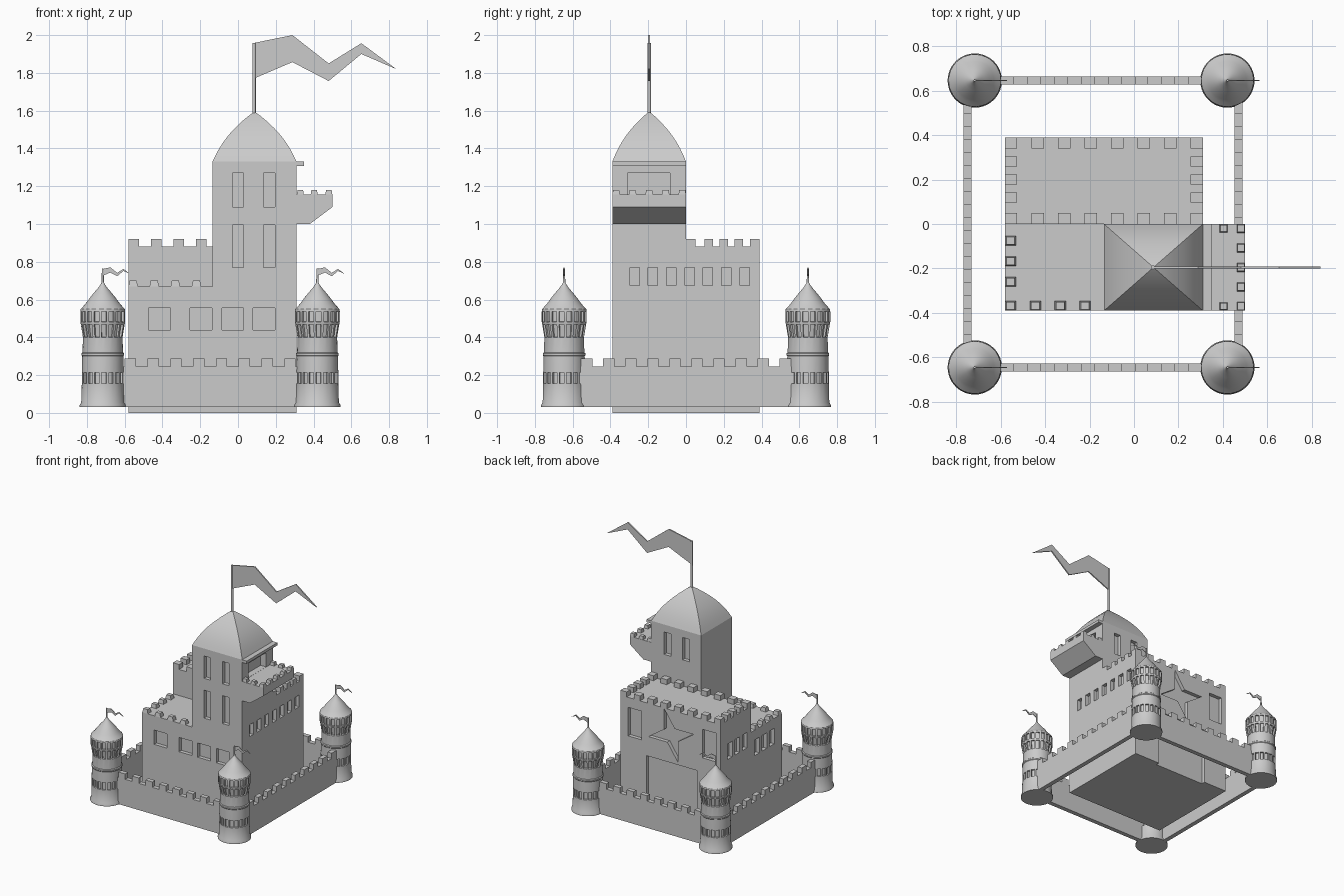
import bpy, bmesh
from math import cos, sin, pi
from mathutils import Matrix, Vector

if "Cube" in bpy.data.objects:
    bpy.data.objects.remove(bpy.data.objects["Cube"])


def finish(name, bm, smooth=False):
    bmesh.ops.recalc_face_normals(bm, faces=bm.faces[:])
    me = bpy.data.meshes.new(name)
    bm.to_mesh(me)
    bm.free()
    ob = bpy.data.objects.new(name, me)
    bpy.context.collection.objects.link(ob)
    if smooth:
        bpy.ops.object.select_all(action='DESELECT')
        ob.select_set(True)
        bpy.context.view_layer.objects.active = ob
        bpy.ops.object.shade_smooth_by_angle(angle=0.6)
    return ob


def add_box(bm, x0, x1, y0, y1, z0, z1):
    mat = Matrix.Translation(((x0 + x1) / 2, (y0 + y1) / 2, (z0 + z1) / 2))
    mat = mat @ Matrix.Diagonal((x1 - x0, y1 - y0, z1 - z0, 1))
    return bmesh.ops.create_cube(bm, size=1, matrix=mat)['verts']


def add_prism(bm, pts, lo, hi, axis='Y'):
    """Extrude a flat outline: xz points along Y, or yz points along X."""
    def at(p, d):
        return (p[0], d, p[1]) if axis == 'Y' else (d, p[0], p[1])
    a = [bm.verts.new(at(p, lo)) for p in pts]
    b = [bm.verts.new(at(p, hi)) for p in pts]
    bm.faces.new(a)
    bm.faces.new(b[::-1])
    for i in range(len(pts)):
        j = (i + 1) % len(pts)
        bm.faces.new((a[i], b[i], b[j], a[j]))


def lathe(bm, prof, n, cx=0, cy=0):
    """Revolve (r, z) points; returns the quads as bands[ring][column]."""
    rings = [[bm.verts.new((cx + r * cos(2 * pi * i / n), cy + r * sin(2 * pi * i / n), z))
              for i in range(n)] for r, z in prof]
    bands = [[bm.faces.new((lo[i], lo[(i + 1) % n], hi[(i + 1) % n], hi[i])) for i in range(n)]
             for lo, hi in zip(rings, rings[1:])]
    bm.faces.new(rings[0][::-1])
    bm.faces.new(rings[-1])
    return bands


def merlon_row(bm, p, q, n, size, z0, z1, taper=1.0):
    """Evenly spaced blocks with centres from p to q."""
    p, q = Vector(p), Vector(q)
    for i in range(n):
        c = p.lerp(q, i / (n - 1))
        vs = add_box(bm, c.x - size[0] / 2, c.x + size[0] / 2,
                     c.y - size[1] / 2, c.y + size[1] / 2, z0, z1)
        for v in vs:
            if v.co.z > (z0 + z1) / 2:
                v.co.x = c.x + (v.co.x - c.x) * taper
                v.co.y = c.y + (v.co.y - c.y) * taper


def cut(ob, cutter):
    mod = ob.modifiers.new('recesses', 'BOOLEAN')
    mod.object, mod.operation, mod.solver = cutter, 'DIFFERENCE', 'EXACT'
    bpy.context.view_layer.objects.active = ob
    bpy.ops.object.modifier_apply(modifier=mod.name)


FLAG = [(0, 0), (.211, .043), (.403, -.107), (.576, 0), (.761, -.137),
        (.576, -.057), (.403, -.2), (.211, -.1), (0, -.19)]


def flag(name, x, y, z, s, thick):
    bm = bmesh.new()
    add_prism(bm, [(x + s * a, z + s * b) for a, b in FLAG], y - thick / 2, y + thick / 2)
    finish(name, bm)


X0, X1, TX, Y = -.58, .31, -.135, .39     # building extents, tower left side

# main body (low front terrace, high back block) and tall keep
bm = bmesh.new()
add_prism(bm, [(-Y, 0), (Y, 0), (Y, .88), (0, .88), (0, .67), (-Y, .67)], X0, X1, 'X')
body = finish('main_body', bm)
bm = bmesh.new()
add_box(bm, TX, X1, -Y, 0, .67, 1.33)
keep = finish('keep_tower', bm)

# recessed windows, door and star
bm = bmesh.new()
D = .03
for x in (-.415, -.195, -.028, .138):
    add_box(bm, x - .058, x + .058, -Y - .1, -Y + D, .44, .555)
for x in (0, .165):
    add_box(bm, x - .03, x + .03, -Y - .1, -Y + D, .77, .995)
    add_box(bm, x - .03, x + .03, -Y - .1, -Y + D, 1.09, 1.27)
    add_box(bm, x - .03, x + .03, -D, .1, 1.09, 1.27)
for i in range(7):
    y = -.272 + i * .097
    add_box(bm, X1 - D, X1 + .1, y - .025, y + .025, .675, .77)
for i in range(3):
    for y, z in ((.27, .565), (-.075, .465)):
        add_box(bm, X0 - .1, X0 + D, y - i * .095 - .03, y - i * .095 + .03, z, z + .125)
for x in (.182, -.478):
    add_box(bm, x - .06, x + .06, Y - D, Y + .1, .57, .8)
add_box(bm, -.37, .08, Y - D, Y + .1, -.1, .455)
add_box(bm, X1 - .05, X1 + .1, -.31, -.085, 1.156, 1.27)
star = []
for i in range(8):
    a, r = i * pi / 4 + 1.27, (.07 if i % 2 else .21)
    star.append((-.14 + r * cos(a), .675 + r * sin(a)))
add_prism(bm, star, Y - D, Y + .1)
cutter = finish('recess_cutter', bm)
cutter.hide_render = True
cut(body, cutter)
cut(keep, cutter)
bpy.data.objects.remove(cutter)

# merlons on the back block
bm = bmesh.new()
m, s = .0275, (.055, .05)
for y in (Y - .025, .025):
    merlon_row(bm, (X0 + m, y), (X1 - m, y), 8, s, .88, .92)
for x in (X0 + m, X1 - m):
    merlon_row(bm, (x, .12), (x, .28), 3, (.055, .045), .88, .92)
finish('roof_merlons', bm)

# merlons on the terrace
bm = bmesh.new()
merlon_row(bm, (X0 + .025, -Y + .022), (-.22, -Y + .022), 4, (.05, .044), .67, .70, .75)
merlon_row(bm, (X0 + .025, -.26), (X0 + .025, -.075), 3, (.05, .044), .67, .70, .75)
finish('terrace_merlons', bm)

# balcony with merlons, and the small canopy above it
bm = bmesh.new()
add_prism(bm, [(X1, 1.0), (.38, 1.0), (.5, 1.09), (.5, 1.155), (X1, 1.155)], -Y, 0)
merlon_row(bm, (.481, -Y + .02), (.481, -.02), 5, (.037, .04), 1.155, 1.18, .8)
for y in (-Y + .02, -.02):
    merlon_row(bm, (.33, y), (.403, y), 2, (.037, .036), 1.155, 1.18, .8)
finish('balcony', bm)
bm = bmesh.new()
add_box(bm, X1, .35, -Y, 0, 1.308, 1.33)
finish('canopy', bm)

# four-sided bulging roof
bm = bmesh.new()
rx, ry, cx, cy = .2225, .195, .0875, -.195
rings = []
for f, z in ((1, 1.33), (.93, 1.363), (.84, 1.40), (.74, 1.435), (.62, 1.47),
             (.47, 1.507), (.30, 1.543), (.15, 1.571), (.02, 1.592)):
    rings.append([bm.verts.new((cx + a * f * rx, cy + b * f * ry, z))
                  for a, b in ((-1, -1), (1, -1), (1, 1), (-1, 1))])
for lo, hi in zip(rings, rings[1:]):
    for i in range(4):
        j = (i + 1) % 4
        bm.faces.new((lo[i], lo[j], hi[j], hi[i]))
bm.faces.new(rings[0])
bm.faces.new(rings[-1])
finish('keep_roof', bm, True)

# main flag
bm = bmesh.new()
lathe(bm, [(.009, 1.57), (.009, 1.957)], 12, .085, cy)
finish('flag_pole', bm, True)
flag('flag', .077, cy, 1.957, 1, .01)

# corner towers: slot bands are pushed into the revolved wall
TXS, TY = (-.716, .42), .645
PROFILE = [(.122, .03), (.122, .042), (.114, .055), (.111, .155), (.111, .215), (.109, .30),
           (.113, .305), (.113, .315), (.107, .32), (.105, .40), (.116, .468), (.119, .482),
           (.119, .537), (.117, .55), (.098, .57), (.086, .585), (.068, .61), (.045, .638),
           (.026, .66), (.013, .678), (.006, .69), (.005, .765)]
for tx in TXS:
    for ty in (-TY, TY):
        bm = bmesh.new()
        bands = lathe(bm, PROFILE, 54, tx, ty)
        slots = [f for b in (3, 9, 11) for i, f in enumerate(bands[b]) if i % 3]
        bmesh.ops.recalc_face_normals(bm, faces=bm.faces[:])
        bmesh.ops.inset_region(bm, faces=slots, thickness=.001, depth=-.012,
                               use_even_offset=True)
        finish('corner_tower', bm, True)
        flag('corner_flag', tx, ty, .762, .19, .005)

# curtain walls with merlons
T = .036
for y in (-TY, TY):
    bm = bmesh.new()
    add_box(bm, TXS[0], TXS[1], y - T / 2, y + T / 2, .03, .245)
    merlon_row(bm, (-.57, y), (.275, y), 8, (.06, T), .245, .288)
    finish('curtain_wall', bm)
for x in (-.748, .47):
    bm = bmesh.new()
    add_box(bm, x - T / 2, x + T / 2, -TY, TY, .03, .245)
    merlon_row(bm, (x, -.525), (x, .525), 10, (T, .06), .245, .288)
    finish('side_wall', bm)
